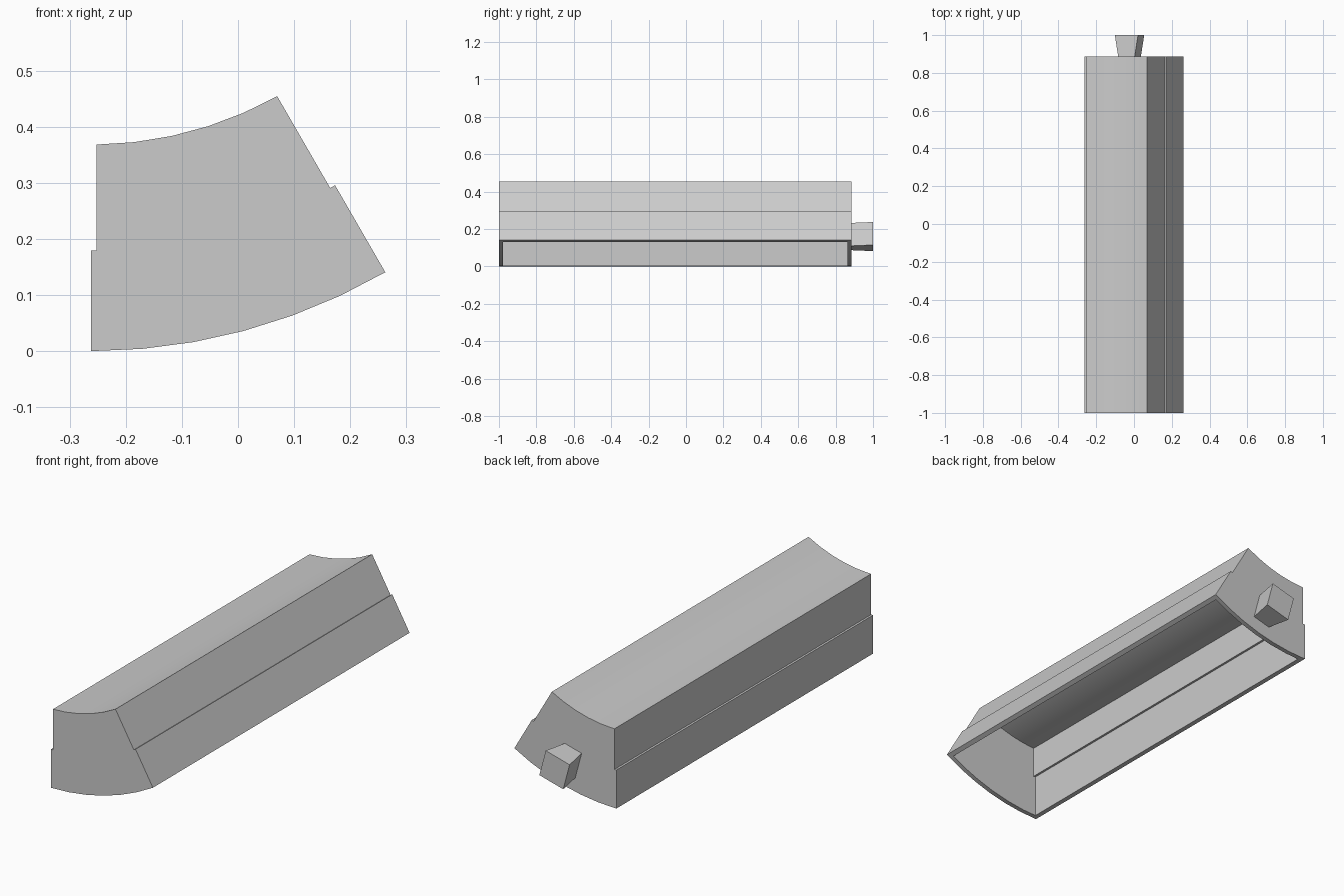
import bpy
import bmesh
from math import sin, cos, asin, radians

if "Cube" in bpy.data.objects:
    bpy.data.objects.remove(bpy.data.objects["Cube"], do_unlink=True)

# Ring segment dimensions: a wedge about an axis parallel to y
AXIS_X, AXIS_Z = -0.262, 1.049
R_OUT, R_STEP, R_IN = 1.049, 0.87, 0.681
SPAN = radians(30)
STEP, WALL = 0.01, 0.022
FRONT, BACK, TIP = -1.0, 0.886, 1.0

grey = bpy.data.materials.new("light grey")
grey.use_nodes = True
grey.diffuse_color = (0.6, 0.6, 0.6, 1)
grey.node_tree.nodes["Principled BSDF"].inputs["Base Color"].default_value = (0.6, 0.6, 0.6, 1)


def polar(r, a):
    return AXIS_X + r * sin(a), AXIS_Z - r * cos(a)


def arc(r, inset, segments):
    """Arc at radius r, its ends inset from the two flat sides of the wedge."""
    a = asin(inset / r)
    return [polar(r, a + (SPAN - 2 * a) * i / segments) for i in range(segments + 1)]


def wedge_profile(r_bottom, inset):
    """Stepped wedge outline, counted round from the lower left corner."""
    r_step, upper = R_STEP - inset, inset + STEP
    pts = arc(r_bottom, inset, 6)
    pts += [polar(r_step, SPAN - asin(d / r_step)) for d in (inset, upper)]
    pts += reversed(arc(R_IN + inset, upper, 5))
    pts += [polar(r_step, asin(d / r_step)) for d in (upper, inset)]
    return pts


def loft(name, start, end, y0, y1):
    """Solid between two outlines of equal point count."""
    bm = bmesh.new()
    a = [bm.verts.new((x, y0, z)) for x, z in start]
    b = [bm.verts.new((x, y1, z)) for x, z in end]
    n = len(a)
    bm.faces.new(a)
    bm.faces.new(b[::-1])
    for i in range(n):
        j = (i + 1) % n
        bm.faces.new((a[i], b[i], b[j], a[j]))
    bmesh.ops.recalc_face_normals(bm, faces=bm.faces[:])
    mesh = bpy.data.meshes.new(name)
    bm.to_mesh(mesh)
    bm.free()
    mesh.materials.append(grey)
    obj = bpy.data.objects.new(name, mesh)
    bpy.context.collection.objects.link(obj)
    return obj


def activate(obj):
    bpy.ops.object.select_all(action="DESELECT")
    obj.select_set(True)
    bpy.context.view_layer.objects.active = obj


# Hollow shell, open along the underside
outline = wedge_profile(R_OUT, 0)
shell = loft("segment_shell", outline, outline, FRONT, BACK)
hollow = wedge_profile(R_OUT + 0.1, WALL)
cutter = loft("cavity_cutter", hollow, hollow, FRONT + WALL, BACK - WALL)
cutter.hide_render = True

activate(shell)
cut = shell.modifiers.new("cavity", "BOOLEAN")
cut.operation = "DIFFERENCE"
cut.solver = "EXACT"
cut.object = cutter
bpy.ops.object.modifier_apply(modifier=cut.name)
bpy.data.objects.remove(cutter, do_unlink=True)
bpy.ops.object.shade_smooth_by_angle(angle=radians(30))


# Dovetail peg on the back end, flared sideways toward its tip
def peg_outline(width, height=0.127):
    mid = SPAN / 2
    cx, cz = polar(0.921, mid)
    corners = ((-1, -1), (1, -1), (1, 1), (-1, 1))
    return [(cx + (u * width * cos(mid) - v * height * sin(mid)) / 2,
             cz + (u * width * sin(mid) + v * height * cos(mid)) / 2) for u, v in corners]


loft("dovetail_peg", peg_outline(0.09), peg_outline(0.127), BACK, TIP)
